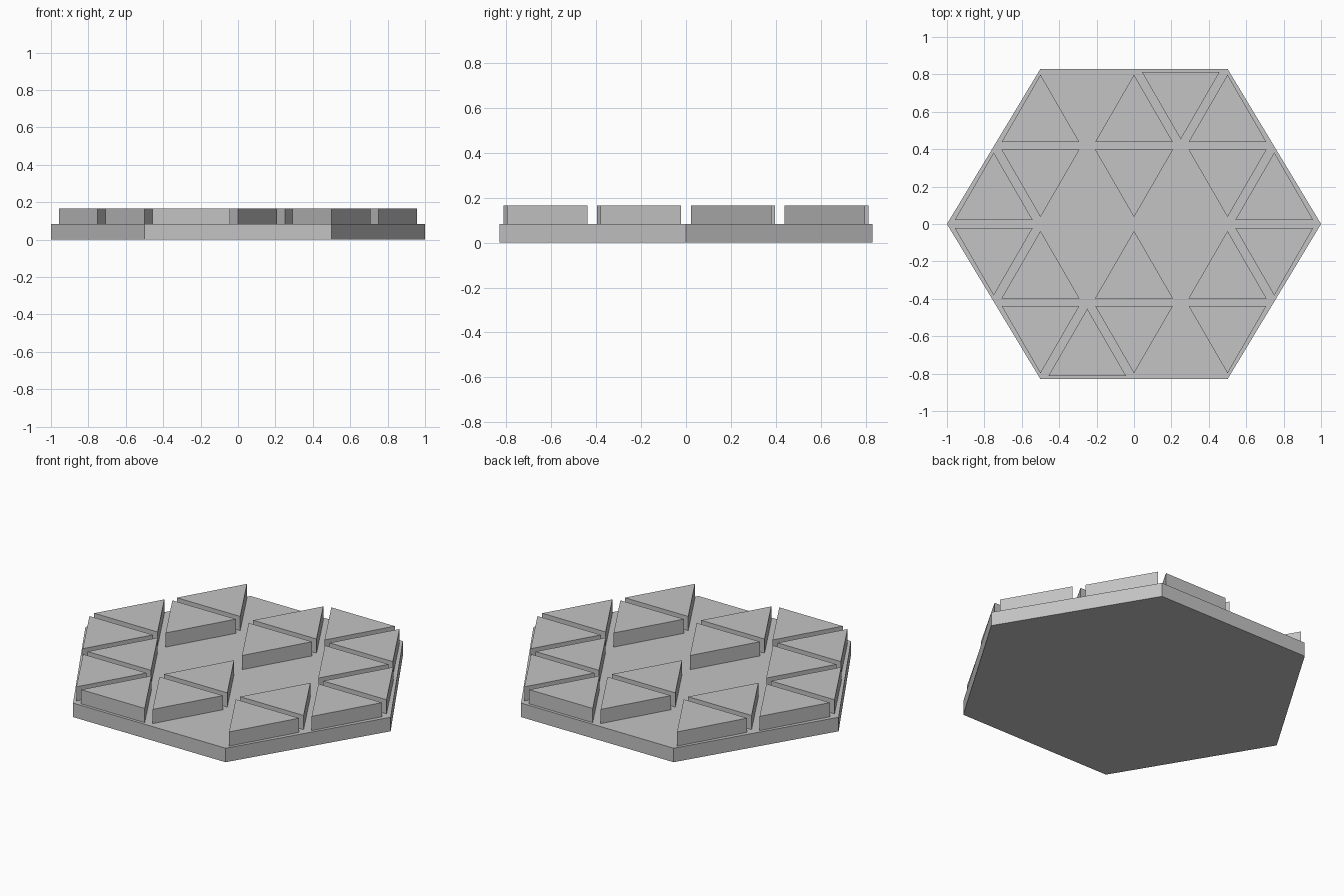
import bpy
import bmesh

cube = bpy.data.objects.get("Cube")
if cube:
    bpy.data.objects.remove(cube, do_unlink=True)

# Single stone-grey material
grey = bpy.data.materials.new("stone_grey")
grey.use_nodes = True
colour = (0.55, 0.55, 0.55, 1.0)
grey.diffuse_color = colour
grey.node_tree.nodes["Principled BSDF"].inputs["Base Color"].default_value = colour

BASE_TOP = 0.083
TILE_TOP = 0.167
TILE_HALF_WIDTH = 0.208
TILE_DEPTH = 0.36


def prism(name, outline, z0, z1):
    """Extrude a flat outline upward from z0 to z1."""
    bm = bmesh.new()
    face = bm.faces.new([bm.verts.new((x, y, z0)) for x, y in outline])
    top = bmesh.ops.extrude_face_region(bm, geom=[face])["geom"]
    for v in top:
        if isinstance(v, bmesh.types.BMVert):
            v.co.z = z1
    bmesh.ops.recalc_face_normals(bm, faces=bm.faces)
    mesh = bpy.data.meshes.new(name)
    bm.to_mesh(mesh)
    bm.free()
    mesh.materials.append(grey)
    obj = bpy.data.objects.new(name, mesh)
    bpy.context.collection.objects.link(obj)
    return obj


# Hexagonal base slab
prism("hexagon_base",
      [(1, 0), (0.5, 0.83), (-0.5, 0.83), (-1, 0), (-0.5, -0.83), (0.5, -0.83)],
      0, BASE_TOP)

# Rows of the back half: centre positions, flat-edge y, pointing direction
rows = [
    ("outer_tile", (-0.5, 0, 0.5), 0.438, 1),
    ("rim_tile", (0.25,), 0.813, -1),
    ("inner_tile", (-0.5, 0, 0.5), 0.397, -1),
    ("side_tile", (-0.75, 0.75), 0.022, 1),
]

# Triangular tiles, repeated by a half turn for the front half
for half, s in (("back", 1), ("front", -1)):
    for label, centres, edge, point in rows:
        for i, cx in enumerate(centres):
            outline = [(s * (cx - TILE_HALF_WIDTH), s * edge),
                       (s * (cx + TILE_HALF_WIDTH), s * edge),
                       (s * cx, s * (edge + point * TILE_DEPTH))]
            prism(f"{half}_{label}_{i + 1}", outline, BASE_TOP, TILE_TOP)
